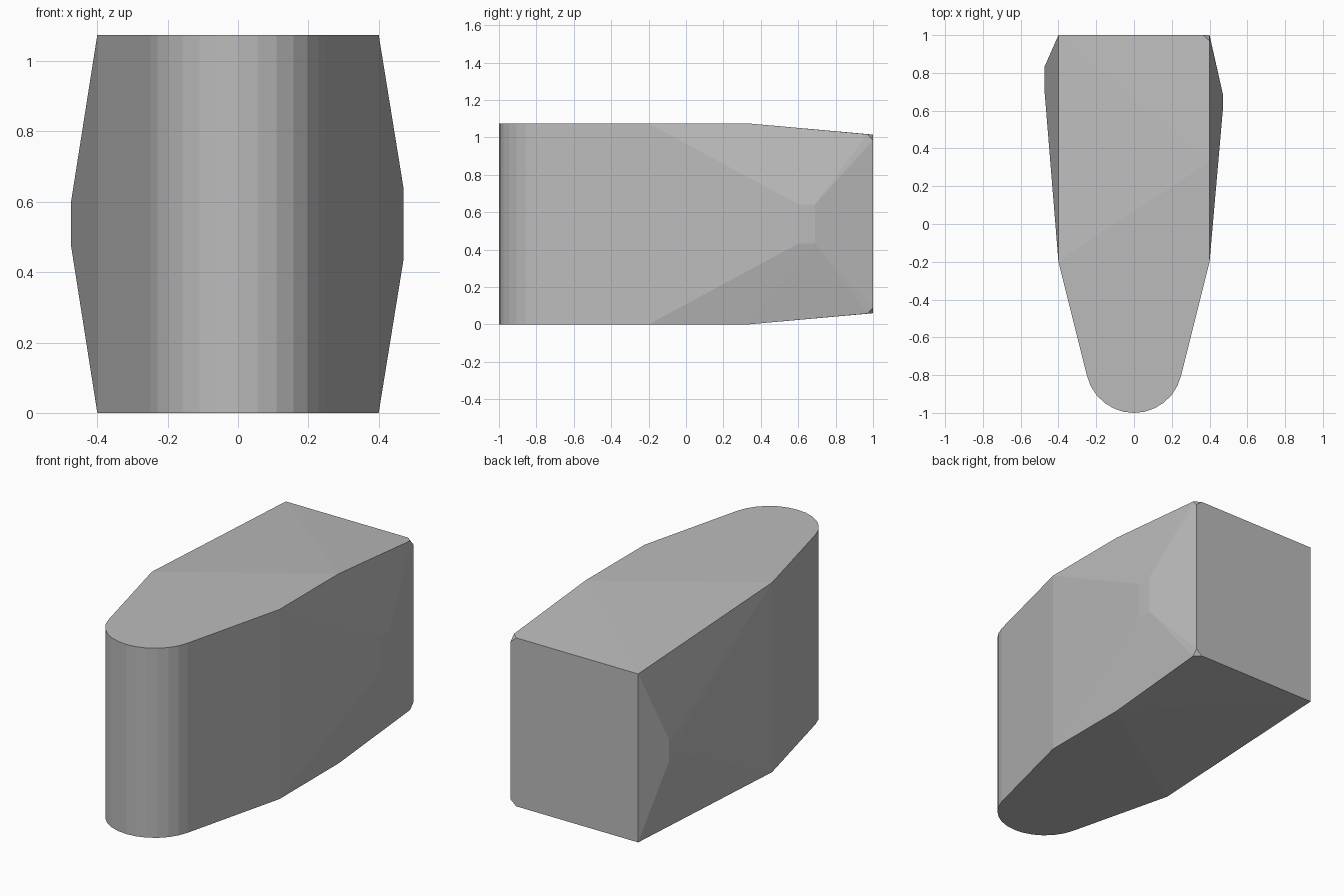
import bpy, bmesh, math

cube = bpy.data.objects.get("Cube")
if cube:
    bpy.data.objects.remove(cube, do_unlink=True)

HEIGHT = 1.075
MID = HEIGHT / 2
BACK_TOP = 1.015      # the top falls away towards the back
HALF_WIDTH = 0.4
NOSE_RADIUS = 0.256
NOSE_STEPS = 12

# Upper half outline: rounded nose
upper = []
sweep = math.radians(76)
for i in range(NOSE_STEPS + 1):
    a = -sweep + 2 * sweep * i / NOSE_STEPS
    upper.append((NOSE_RADIUS * math.sin(a),
                  NOSE_RADIUS - 1 - NOSE_RADIUS * math.cos(a), HEIGHT))

# Shoulders, roof break and back corners, one of them clipped
W = HALF_WIDTH
upper += [(-W, -0.2, HEIGHT), (W, -0.2, HEIGHT), (W, 0.33, HEIGHT),
          (-W, 1, BACK_TOP),
          (W - 0.035, 1, BACK_TOP), (W, 0.97, BACK_TOP + 0.002),
          (W, 1, BACK_TOP - 0.03)]

# Side bulges, each ending in a small flat pad
for x, y0, y1, half in ((-0.475, 0.72, 0.83, 0.06), (0.47, 0.60, 0.69, 0.105)):
    upper += [(x, y0, MID + half), (x, y1, MID + half)]

# Mirror to the lower half and wrap in one convex skin
bm = bmesh.new()
for x, y, z in upper:
    bm.verts.new((x, y, z))
    bm.verts.new((x, y, HEIGHT - z))
hull = bmesh.ops.convex_hull(bm, input=bm.verts[:])
loose = [v for v in bm.verts if not v.link_faces]
bmesh.ops.delete(bm, geom=loose, context='VERTS')
bmesh.ops.dissolve_limit(bm, angle_limit=math.radians(0.2),
                         verts=bm.verts[:], edges=bm.edges[:])
bmesh.ops.recalc_face_normals(bm, faces=bm.faces[:])

mesh = bpy.data.meshes.new("hull_body")
bm.to_mesh(mesh)
bm.free()
body = bpy.data.objects.new("hull_body", mesh)
bpy.context.collection.objects.link(body)

# Plain grey
grey = bpy.data.materials.new("plain_grey")
grey.use_nodes = True
colour = (0.5, 0.5, 0.5, 1)
grey.diffuse_color = colour
grey.node_tree.nodes["Principled BSDF"].inputs["Base Color"].default_value = colour
mesh.materials.append(grey)
